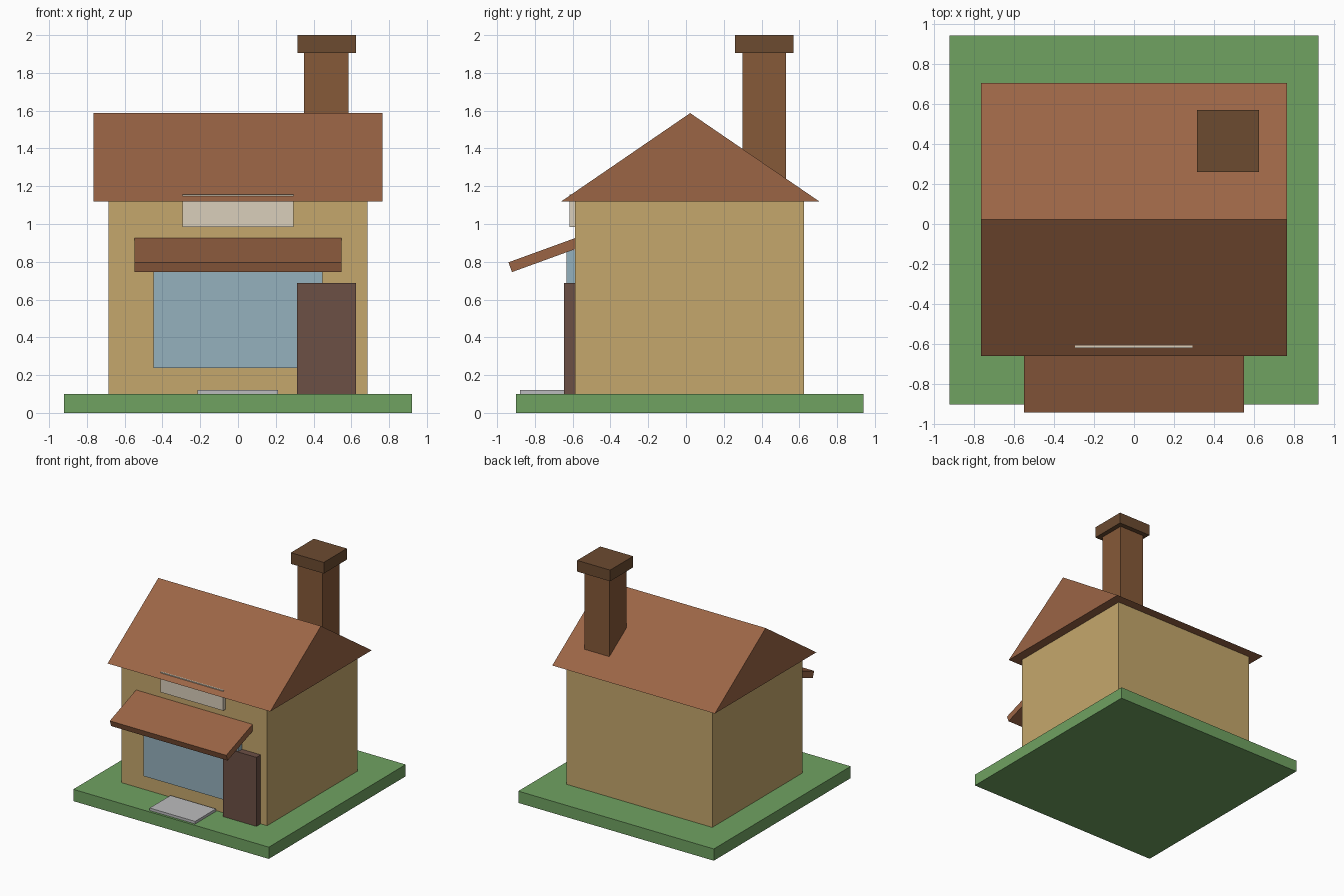
import bpy
import bmesh
from math import radians
from mathutils import Matrix, Vector

if "Cube" in bpy.data.objects:
    bpy.data.objects.remove(bpy.data.objects["Cube"])


def material(name, rgb):
    m = bpy.data.materials.new(name)
    m.diffuse_color = (*rgb, 1)
    m.use_nodes = True
    m.node_tree.nodes["Principled BSDF"].inputs["Base Color"].default_value = m.diffuse_color
    return m


GRASS = material("grass", (0.16, 0.36, 0.12))
WALL = material("wall", (0.56, 0.39, 0.15))
ROOF = material("roof", (0.33, 0.13, 0.06))
BRICK = material("brick", (0.24, 0.10, 0.04))
CAP = material("cap", (0.15, 0.07, 0.03))
GLASS = material("glass", (0.30, 0.44, 0.51))
WOOD = material("wood", (0.15, 0.08, 0.06))
CREAM = material("cream", (0.70, 0.62, 0.50))
STONE = material("stone", (0.50, 0.50, 0.51))


def finish(bm, name, mat):
    bmesh.ops.recalc_face_normals(bm, faces=bm.faces)
    mesh = bpy.data.meshes.new(name)
    bm.to_mesh(mesh)
    bm.free()
    mesh.materials.append(mat)
    obj = bpy.data.objects.new(name, mesh)
    bpy.context.collection.objects.link(obj)
    return obj


def box(name, x, y, z, mat):
    """Box from (min, max) ranges on each axis."""
    size = Vector((r[1] - r[0] for r in (x, y, z)))
    mid = Vector(((r[0] + r[1]) / 2 for r in (x, y, z)))
    bm = bmesh.new()
    bmesh.ops.create_cube(bm, size=1, matrix=Matrix.Translation(mid) @ Matrix.Diagonal((*size, 1)))
    return finish(bm, name, mat)


def prism(name, profile, half_width, mat):
    """Extrude a (y, z) profile along x, centred on x = 0."""
    bm = bmesh.new()
    face = bm.faces.new([bm.verts.new((-half_width, y, z)) for y, z in profile])
    new = bmesh.ops.extrude_face_region(bm, geom=[face])["geom"]
    verts = [v for v in new if isinstance(v, bmesh.types.BMVert)]
    bmesh.ops.translate(bm, verts=verts, vec=(2 * half_width, 0, 0))
    return finish(bm, name, mat)


# Ground slab and house body
box("lawn", (-0.92, 0.92), (-0.90, 0.94), (0, 0.10), GRASS)
box("walls", (-0.685, 0.685), (-0.587, 0.625), (0.10, 1.12), WALL)

# Gable roof
prism("roof", [(-0.66, 1.12), (0.705, 1.12), (0.022, 1.587)], 0.765, ROOF)

# Chimney
box("chimney", (0.35, 0.585), (0.30, 0.53), (1.18, 1.905), BRICK)
box("chimney_cap", (0.315, 0.625), (0.26, 0.57), (1.905, 2.0), CAP)

# Shop front details
box("window", (-0.448, 0.448), (-0.632, -0.585), (0.237, 0.86), GLASS)
box("door", (0.312, 0.625), (-0.645, -0.585), (0.10, 0.687), WOOD)
box("sign_board", (-0.295, 0.293), (-0.618, -0.585), (0.985, 1.157), CREAM)
box("doorstep", (-0.215, 0.212), (-0.88, -0.60), (0.10, 0.122), STONE)

# Awning: flat slab sloping down from the wall
awning = box("awning", (-0.548, 0.548), (0, 0.41), (-0.055, 0), ROOF)
awning.location = (0, -0.94, 0.797)
awning.rotation_euler = (radians(20), 0, 0)
